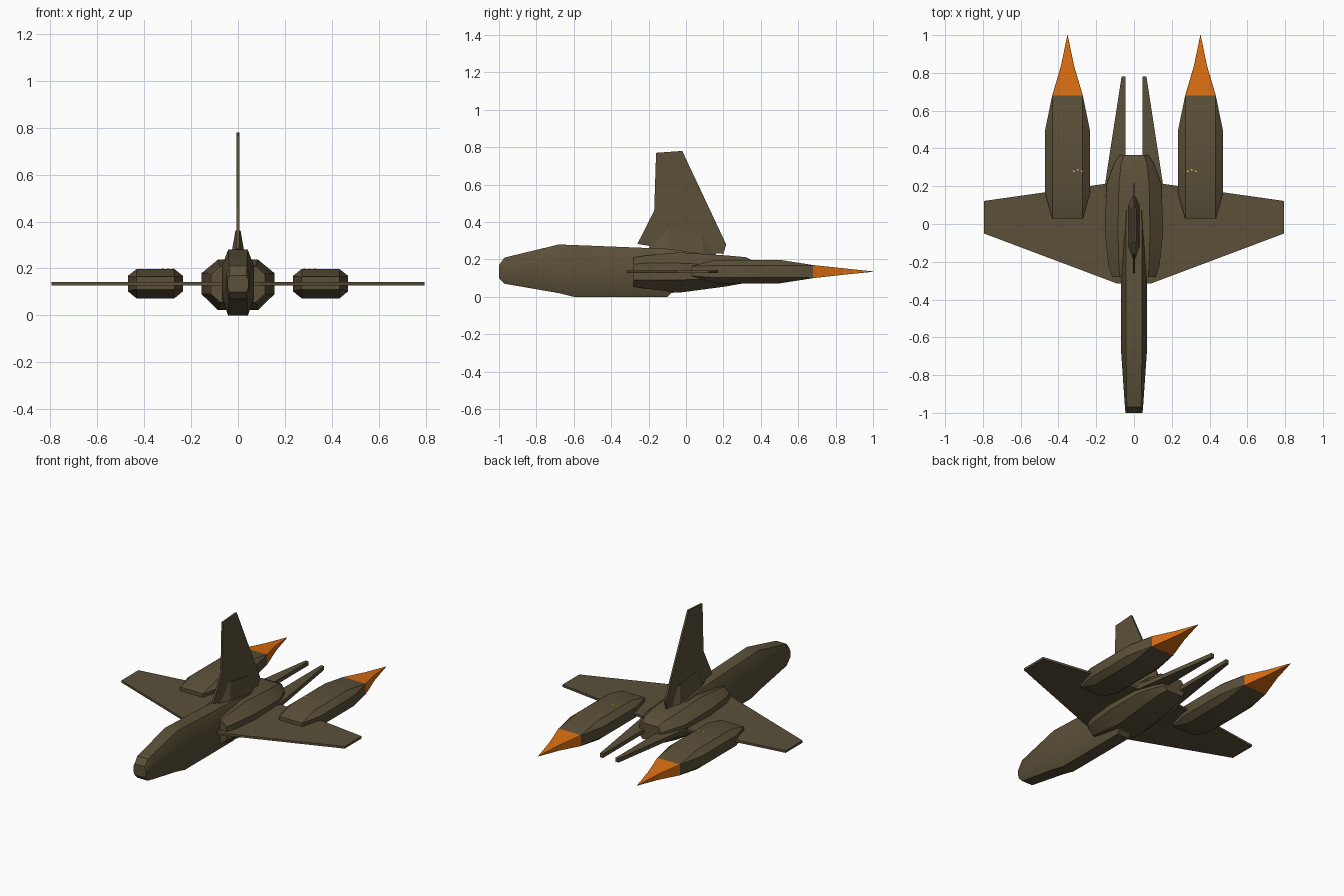
import bpy, bmesh, math


def material(name, rgb):
    m = bpy.data.materials.new(name)
    m.diffuse_color = (*rgb, 1)
    return m


OLIVE = material("olive brown", (0.105, 0.081, 0.041))
ORANGE = material("orange", (0.69, 0.155, 0.006))
YELLOW = material("yellow", (0.75, 0.70, 0.02))


def finish(bm, name, mat, smooth=False):
    bmesh.ops.remove_doubles(bm, verts=bm.verts, dist=1e-4)
    bmesh.ops.recalc_face_normals(bm, faces=bm.faces)
    me = bpy.data.meshes.new(name)
    bm.to_mesh(me)
    bm.free()
    ob = bpy.data.objects.new(name, me)
    bpy.context.collection.objects.link(ob)
    me.materials.append(mat)
    if smooth:
        bpy.ops.object.select_all(action='DESELECT')
        ob.select_set(True)
        bpy.context.view_layer.objects.active = ob
        bpy.ops.object.shade_smooth_by_angle(angle=math.radians(25))
    return ob


def loft(name, stations, mat, cx=0, smooth=True):
    """Eight-sided hull; station = y, half width, flat half width, bottom, low side, high side, top."""
    bm = bmesh.new()
    rings = []
    for y, hw, fw, z0, za, zb, z1 in stations:
        pts = [(fw, z0), (hw, za), (hw, zb), (fw, z1), (-fw, z1), (-hw, zb), (-hw, za), (-fw, z0)]
        rings.append([bm.verts.new((cx + x, y, z)) for x, z in pts])
    for a, b in zip(rings, rings[1:]):
        for i in range(8):
            j = (i + 1) % 8
            bm.faces.new((a[i], a[j], b[j], b[i]))
    bm.faces.new(rings[0])
    bm.faces.new(rings[-1])
    return finish(bm, name, mat, smooth)


def plate(name, pts, to3d, half, mat, top_half=None):
    """Flat outline given thickness; to3d maps (u, v, offset) to space."""
    bm = bmesh.new()
    sides = [[bm.verts.new(to3d(u, v, s * half)) for u, v in pts] for s in (-1, 1)]
    n = len(pts)
    for i in range(n):
        j = (i + 1) % n
        bm.faces.new((sides[0][i], sides[0][j], sides[1][j], sides[1][i]))
    bm.faces.new(sides[0])
    bm.faces.new(sides[1])
    return finish(bm, name, mat)


def upright(u, v, o):
    return (o, u, v)


# Long forward fuselage
loft("fuselage", [
    (-1.00, 0.045, 0.036, 0.10, 0.12, 0.15, 0.17),
    (-0.97, 0.048, 0.038, 0.07, 0.11, 0.18, 0.21),
    (-0.68, 0.068, 0.042, 0.02, 0.08, 0.21, 0.28),
    (-0.60, 0.068, 0.042, 0.00, 0.07, 0.21, 0.277),
    (-0.10, 0.068, 0.042, 0.00, 0.07, 0.20, 0.257),
    (-0.08, 0.068, 0.042, 0.02, 0.07, 0.20, 0.255),
    (0.12, 0.060, 0.040, 0.06, 0.09, 0.18, 0.225)], OLIVE)

# Wide engine body
loft("engine_body", [
    (-0.28, 0.115, 0.075, 0.055, 0.09, 0.175, 0.21),
    (-0.22, 0.135, 0.080, 0.045, 0.09, 0.18, 0.22),
    (-0.04, 0.155, 0.085, 0.022, 0.09, 0.18, 0.238),
    (0.21, 0.145, 0.080, 0.055, 0.10, 0.17, 0.222),
    (0.32, 0.105, 0.068, 0.075, 0.105, 0.165, 0.212),
    (0.365, 0.075, 0.055, 0.085, 0.11, 0.16, 0.19)], OLIVE)

# Wings, one flat panel through the body
half_wing = [(0.09, -0.315), (0.795, -0.05), (0.795, 0.122), (0.15, 0.213)]
plate("wings", half_wing + [(-x, y) for x, y in reversed(half_wing)],
      lambda u, v, o: (u, v, 0.135 + o), 0.007, OLIVE)

# Tail fin
plate("tail_fin", [(-0.26, 0.283), (-0.17, 0.46), (-0.16, 0.77), (-0.02, 0.78),
                   (0.215, 0.28), (0.20, 0.23), (0.0, 0.24)], upright, 0.006, OLIVE)

# Tapered fairing at the fin root
bm = bmesh.new()
low = [bm.verts.new(p) for p in [(0, -0.21, 0.25), (0.03, -0.12, 0.25), (0.03, 0.10, 0.22),
                                 (0, 0.17, 0.21), (-0.03, 0.10, 0.22), (-0.03, -0.12, 0.25)]]
high = [bm.verts.new(p) for p in [(0, -0.11, 0.364), (0.011, -0.09, 0.362), (0.011, 0.08, 0.338),
                                  (0, 0.10, 0.334), (-0.011, 0.08, 0.338), (-0.011, -0.09, 0.362)]]
for i in range(6):
    j = (i + 1) % 6
    bm.faces.new((low[i], low[j], high[j], high[i]))
bm.faces.new(low)
bm.faces.new(high)
finish(bm, "fin_fairing", OLIVE)

for side, s in (("left", -1), ("right", 1)):
    # Rear prongs
    plate(side + "_prong", [(s * x, y) for x, y in [(0.045, 0.2), (0.155, 0.2), (0.066, 0.78), (0.045, 0.78)]],
          lambda u, v, o: (u, v, 0.135 + o), 0.013, OLIVE)
    # Wing pods with orange spikes
    loft(side + "_pod", [
        (0.03, 0.081, 0.080, 0.110, 0.112, 0.163, 0.165),
        (0.16, 0.118, 0.080, 0.072, 0.103, 0.168, 0.198),
        (0.50, 0.118, 0.080, 0.072, 0.103, 0.168, 0.198),
        (0.68, 0.081, 0.080, 0.100, 0.102, 0.168, 0.170)], OLIVE, s * 0.352)
    loft(side + "_spike", [
        (0.68, 0.081, 0.080, 0.100, 0.102, 0.168, 0.170),
        (0.84, 0.034, 0.033, 0.118, 0.119, 0.152, 0.153),
        (1.00, 0.001, 0.001, 0.134, 0.1345, 0.1355, 0.136)], ORANGE, s * 0.352, False)
    # Small yellow service flecks on the pod tops
    for i in range(3):
        x, y = s * (0.28 + i * 0.022), 0.276 + 0.006 * (i % 2)
        plate(side + "_fleck_%d" % i, [(x, y), (x + 0.008, y), (x + 0.008, y + 0.008), (x, y + 0.008)],
              lambda u, v, o: (u, v, 0.198 + o), 0.001, YELLOW)
